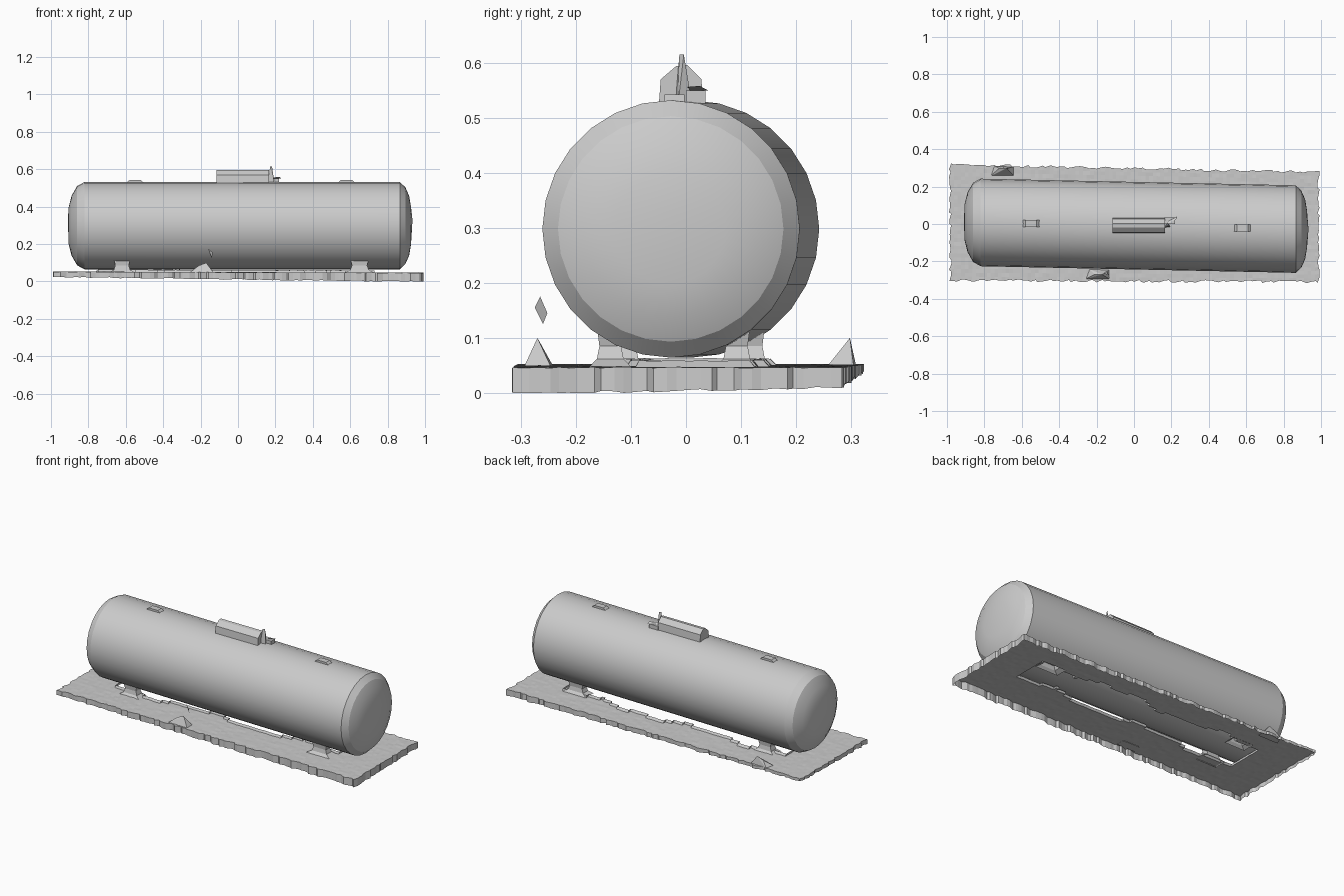
import bpy, bmesh, math, random
from mathutils import Vector, Matrix

random.seed(4)
if "Cube" in bpy.data.objects:
    bpy.data.objects.remove(bpy.data.objects["Cube"])

grey = bpy.data.materials.new("plain grey")
grey.use_nodes = True
COLOUR = (0.6, 0.6, 0.6, 1)
grey.diffuse_color = COLOUR
grey.node_tree.nodes["Principled BSDF"].inputs["Base Color"].default_value = COLOUR


def finish(bm, name, angle=None):
    """Turn a bmesh into a named grey object."""
    mesh = bpy.data.meshes.new(name)
    bm.to_mesh(mesh)
    bm.free()
    mesh.materials.append(grey)
    ob = bpy.data.objects.new(name, mesh)
    bpy.context.collection.objects.link(ob)
    if angle:
        bpy.ops.object.select_all(action='DESELECT')
        ob.select_set(True)
        bpy.context.view_layer.objects.active = ob
        bpy.ops.object.shade_smooth_by_angle(angle=math.radians(angle))
    return ob


def hull(name, points):
    """Convex faceted lump through the given points."""
    bm = bmesh.new()
    for p in points:
        bm.verts.new(p)
    bmesh.ops.convex_hull(bm, input=bm.verts)
    bmesh.ops.recalc_face_normals(bm, faces=bm.faces)
    return finish(bm, name)


def axis_y(x):
    """Sideways position of the slightly skewed tank axis."""
    return -0.009 - 0.021 * x


# Tank: stacked rings along x, with shallow domed ends
SIDES = 28
CENTRE_Z, RADIUS = 0.298, 0.234
profile = [(-0.905, 0.1), (-0.89, 0.16), (-0.86, 0.212), (-0.82, RADIUS),
           (0.865, RADIUS), (0.895, 0.205), (0.915, 0.16), (0.925, 0.1)]
bm = bmesh.new()
rings = []
for x, r in profile:
    ring = []
    for i in range(SIDES):
        a = 2 * math.pi * i / SIDES
        ring.append(bm.verts.new((x, axis_y(x) + r * math.cos(a),
                                  CENTRE_Z + r * math.sin(a))))
    rings.append(ring)
for a, b in zip(rings, rings[1:]):
    for i in range(SIDES):
        j = (i + 1) % SIDES
        bm.faces.new((a[i], a[j], b[j], b[i]))
for ring, tip in ((rings[0], -0.91), (rings[-1], 0.933)):
    peak = bm.verts.new((tip, axis_y(tip), CENTRE_Z + 0.03))
    for i in range(SIDES):
        bm.faces.new((ring[i], ring[(i + 1) % SIDES], peak))
bmesh.ops.recalc_face_normals(bm, faces=bm.faces)
finish(bm, "tank", 18)

# Base: thin open tray with a ragged rim and a long opening under the tank
NX, NY, TOP = 100, 30, 0.049
bm = bmesh.new()
bmesh.ops.create_grid(bm, x_segments=NX, y_segments=NY, size=1)
for v in bm.verts:
    u, w = v.co.x, v.co.y
    back, front = 0.298 - 0.02 * u, -0.306 - 0.004 * u
    edge = max(abs(u), abs(w)) > 0.999
    shake = random.uniform(-0.007, 0.007) if edge else 0
    v.co = (0.985 * u + 0.002 + shake,
            front + (back - front) * (w + 1) / 2 + shake,
            TOP - 0.003 * u + random.uniform(-0.001, 0.001))


def in_opening(p):
    wave = 0.02 * math.sin(9 * p.x) + 0.012 * math.sin(23 * p.x)
    return abs(p.x) < 0.74 and abs(p.y - 0.02) < 0.11 + wave


gone = [f for f in bm.faces if in_opening(f.calc_center_median())]
bmesh.ops.delete(bm, geom=gone, context='FACES')
rim = [e for e in bm.edges if e.is_boundary]
outer = [e for e in rim if all(abs(v.co.x) > 0.97 or abs(v.co.y) > 0.26
                               for v in e.verts)]
inner = [e for e in rim if e not in outer]
# skirt drops round the outside, deeper towards the right-hand end
for v in {g for g in bmesh.ops.extrude_edge_only(bm, edges=outer)["geom"]
          if isinstance(g, bmesh.types.BMVert)}:
    v.co.z = 0.018 - 0.013 * v.co.x + 0.02 * v.co.y
    v.co.z = max(0, v.co.z + random.uniform(-0.004, 0.002))
# lip rises round the opening
for v in {g for g in bmesh.ops.extrude_edge_only(bm, edges=inner)["geom"]
          if isinstance(g, bmesh.types.BMVert)}:
    v.co.z += 0.012
    v.co.y *= 0.93
bmesh.ops.recalc_face_normals(bm, faces=bm.faces)
finish(bm, "base_tray")

# Feet: flared blocks that join the tank belly to the base
for label, x, half in (("left", 0.65, 0.045), ("right", -0.62, 0.04)):
    for place, side in (("front", -1), ("back", 1)):
        y = axis_y(x) + side * 0.115
        bm = bmesh.new()
        levels = [(0.048, 1.7), (0.062, 1.1), (0.085, 0.9), (0.12, 1.1)]
        prev = None
        for z, s in levels:
            ring = [bm.verts.new((x + sx * half * s, y + sy * 0.022 * s, z))
                    for sx, sy in ((-1, -1), (1, -1), (1, 1), (-1, 1))]
            if prev:
                for i in range(4):
                    j = (i + 1) % 4
                    bm.faces.new((prev[i], prev[j], ring[j], ring[i]))
            prev = ring
        bm.faces.new(prev)
        bmesh.ops.recalc_face_normals(bm, faces=bm.faces)
        finish(bm, f"{place}_{label}_foot")

# Hatch on top of the tank, with a blunt gabled roof
section = [(-0.046, 0.515), (-0.042, 0.57), (-0.014, 0.594),
           (0.006, 0.596), (0.032, 0.57), (0.036, 0.515)]
hull("top_hatch", [(x, y - 0.004, z) for x in (-0.115, 0.165) for y, z in section])

# Valve fittings beside the hatch
hull("valve_body", [(x, y, z) for x in (0.16, 0.22) for y in (0.0, 0.035)
                    for z in (0.515, 0.55)])
hull("valve_stem", [(0.16, -0.02, 0.52), (0.195, -0.015, 0.52),
                    (0.18, 0.012, 0.52), (0.172, -0.012, 0.615),
                    (0.182, -0.004, 0.615)])
hull("valve_handle", [(0.17, 0.01, 0.548), (0.23, 0.04, 0.55),
                      (0.225, 0.025, 0.558), (0.18, 0.0, 0.556)])

# Low fittings along the top of the tank
for label, x in (("right", -0.55), ("left", 0.58)):
    y = axis_y(x)
    hull(f"{label}_top_fitting",
         [(x + sx * s, y + sy * 0.018, z) for sx in (-1, 1) for sy in (-1, 1)
          for s, z in ((0.05, 0.525), (0.03, 0.542))])

# Peaked lumps on the edges of the base, and a loose flake above one
for name, x, y, lean in (("front_edge_lump", -0.19, -0.27, 0.0),
                         ("back_edge_lump", -0.7, 0.28, 0.018)):
    hull(name, [(x - 0.07, y - 0.025, 0.046), (x + 0.06, y - 0.025, 0.046),
                (x - 0.05, y + 0.03, 0.046), (x + 0.06, y + 0.025, 0.046),
                (x - 0.02, y + lean, 0.085), (x + 0.02, y + lean, 0.1)])
hull("loose_flake", [(-0.16, -0.265, 0.175), (-0.15, -0.252, 0.145),
                     (-0.14, -0.26, 0.125), (-0.135, -0.275, 0.155)])
